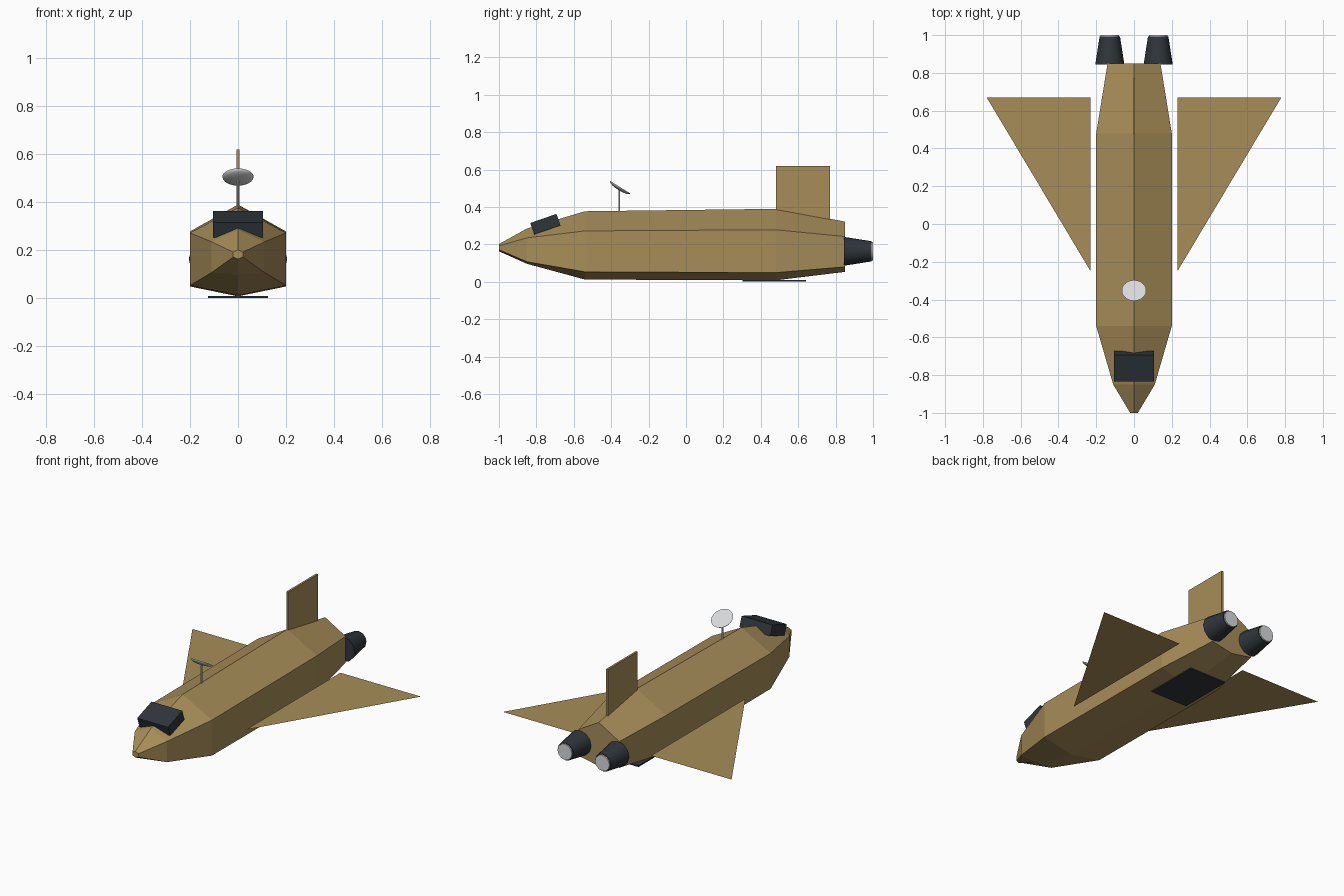
import bpy
import bmesh
import math
from mathutils import Matrix, Vector

if "Cube" in bpy.data.objects:
    bpy.data.objects.remove(bpy.data.objects["Cube"], do_unlink=True)


def make_material(name, rgb):
    mat = bpy.data.materials.new(name)
    mat.use_nodes = True
    color = (*rgb, 1.0)
    mat.diffuse_color = color
    mat.node_tree.nodes["Principled BSDF"].inputs["Base Color"].default_value = color
    return mat


tan = make_material("tan hull", (0.39, 0.27, 0.10))
dark = make_material("dark slate", (0.028, 0.036, 0.044))
pale = make_material("pale grey", (0.68, 0.69, 0.70))


def finish(name, bm, mat, smooth=False, closed=True):
    if closed:
        bmesh.ops.recalc_face_normals(bm, faces=bm.faces[:])
    mesh = bpy.data.meshes.new(name)
    bm.to_mesh(mesh)
    bm.free()
    mesh.materials.append(mat)
    obj = bpy.data.objects.new(name, mesh)
    bpy.context.collection.objects.link(obj)
    if smooth:
        bpy.ops.object.select_all(action="DESELECT")
        bpy.context.view_layer.objects.active = obj
        obj.select_set(True)
        bpy.ops.object.shade_smooth_by_angle(angle=math.radians(35))
    return obj


def box(name, center, size, mat, tilt=0.0):
    bm = bmesh.new()
    matrix = (Matrix.Translation(center) @ Matrix.Rotation(math.radians(tilt), 4, "X")
              @ Matrix.Diagonal((*size, 1)))
    bmesh.ops.create_cube(bm, size=1, matrix=matrix)
    return finish(name, bm, mat)


def lathe(name, profile, sides, matrix, mat):
    """Skin rings of (radius, height) along local z and cap both ends."""
    bm = bmesh.new()
    rings = [[bm.verts.new((r * math.cos(math.tau * i / sides),
                            r * math.sin(math.tau * i / sides), h))
              for i in range(sides)] for r, h in profile]
    skin(bm, rings)
    bm.transform(matrix)
    return finish(name, bm, mat, smooth=True)


def skin(bm, rings):
    n = len(rings[0])
    for a, b in zip(rings, rings[1:]):
        for i in range(n):
            j = (i + 1) % n
            bm.faces.new((a[i], a[j], b[j], b[i]))
    bm.faces.new(rings[0])
    bm.faces.new(rings[-1])


# Hull: hexagonal sections (y, half width, keel, lower edge, shoulder, ridge)
sections = [
    (-1.0, 0.02, 0.163, 0.172, 0.192, 0.202),
    (-0.85, 0.11, 0.096, 0.107, 0.235, 0.285),
    (-0.54, 0.20, 0.012, 0.053, 0.272, 0.377),
    (0.48, 0.20, 0.008, 0.049, 0.278, 0.39),
    (0.85, 0.14, 0.053, 0.08, 0.242, 0.322),
]
bm = bmesh.new()
skin(bm, [[bm.verts.new(p) for p in ((0, y, keel), (w, y, low), (w, y, high),
                                     (0, y, ridge), (-w, y, high), (-w, y, low))]
          for y, w, keel, low, high, ridge in sections])
finish("hull", bm, tan)

# Tail fin, cockpit block and belly hatch
box("tail_fin", (0, 0.625, 0.47), (0.013, 0.29, 0.30), tan)
box("cockpit", (0, -0.752, 0.308), (0.21, 0.148, 0.065), dark, tilt=19)
box("belly_hatch", (0, 0.472, 0.005), (0.25, 0.34, 0.008), dark)

# Paired delta wings and engines
rearward = Matrix.Rotation(math.radians(-90), 4, "X")
for side, label in ((1, "left"), (-1, "right")):
    bm = bmesh.new()
    corners = [(0.23, -0.25), (0.78, 0.67), (0.23, 0.67)]
    bm.faces.new([bm.verts.new((side * x, y, 0.11)) for x, y in corners[::side]])
    finish(label + "_wing", bm, tan, closed=False)

    place = Matrix.Translation((side * 0.128, 0.845, 0.163)) @ rearward
    lathe(label + "_engine", [(0.077, 0), (0.054, 0.147)], 12, place, dark)
    lathe(label + "_exhaust", [(0.049, 0.13), (0.049, 0.155)], 12, place, pale)

# Antenna: mast and shallow dish, tipped towards the tail
lathe("antenna_mast", [(0.005, 0.36), (0.005, 0.495)], 10,
      Matrix.Translation((0, -0.357, 0)), pale)
bowl = [(0.065 * math.sin(a), -0.018 * math.cos(a))
        for a in (math.radians(d) for d in range(10, 91, 16))]
lathe("antenna_dish", bowl, 24,
      Matrix.Translation((0, -0.352, 0.506)) @ Matrix.Rotation(math.radians(-32), 4, "X"), pale)
